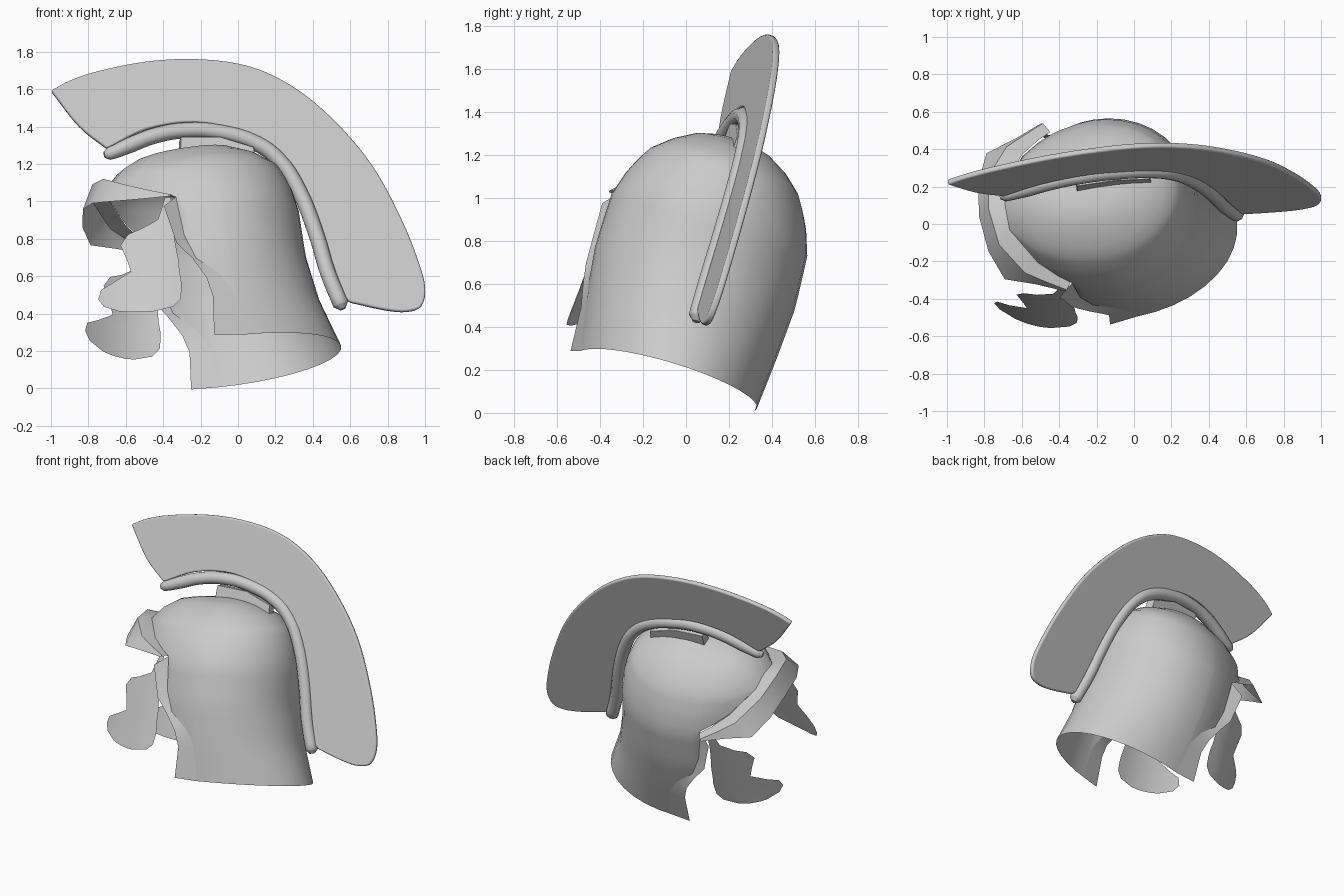
import bpy
import bmesh
from math import sin, cos, radians
from mathutils import Matrix, Vector

cube = bpy.data.objects.get("Cube")
if cube:
    bpy.data.objects.remove(cube)

steel = bpy.data.materials.new("plain grey")
steel.use_nodes = True
GREY = (0.6, 0.6, 0.6, 1)
steel.diffuse_color = GREY
steel.node_tree.nodes["Principled BSDF"].inputs["Base Color"].default_value = GREY

# Helmet frame: X = wearer's left, Y = back, Z = up; the whole helmet lies tilted
LEFT = Vector((0.135, -0.936, 0.323)).normalized()
BACK = Vector((0.98, 0.175, 0.098)).normalized()
UP = LEFT.cross(BACK).normalized()
BACK = UP.cross(LEFT)
FRAME = Matrix((LEFT, BACK, UP)).transposed().to_4x4()
FRAME.translation = (0.15, -0.094, 0.19)


def side(x, z, off=0.0):
    """Helmet-frame point whose world x and z are given, off to the wearer's left."""
    dx = x - FRAME[0][3] - off * LEFT.x
    dz = z - FRAME[2][3] - off * LEFT.z
    det = BACK.x * UP.z - UP.x * BACK.z
    return Vector((off, (dx * UP.z - dz * UP.x) / det, (dz * BACK.x - dx * BACK.z) / det))


def smooth_path(points, n=4):
    """Catmull-Rom curve through the points."""
    p = [Vector(q) for q in points]
    p = [2 * p[0] - p[1]] + p + [2 * p[-1] - p[-2]]
    out = []
    for a, b, c, d in zip(p, p[1:], p[2:], p[3:]):
        for t in (i / n for i in range(n)):
            out.append(0.5 * (2 * b + (c - a) * t + (2 * a - 5 * b + 4 * c - d) * t * t
                              + (3 * b - a - 3 * c + d) * t ** 3))
    return out + [p[-2]]


def finish(obj, angle=40):
    obj.matrix_world = FRAME
    obj.data.materials.append(steel)
    bpy.ops.object.select_all(action="DESELECT")
    obj.select_set(True)
    bpy.context.view_layer.objects.active = obj
    bpy.ops.object.shade_smooth_by_angle(angle=radians(angle))
    return obj


def from_bmesh(name, bm):
    bmesh.ops.recalc_face_normals(bm, faces=bm.faces)
    mesh = bpy.data.meshes.new(name)
    bm.to_mesh(mesh)
    bm.free()
    obj = bpy.data.objects.new(name, mesh)
    bpy.context.collection.objects.link(obj)
    return obj


def grid(name, rows, lean):
    """Sheet through rows of points on both sides; its lower part leans to the right."""
    bm = bmesh.new()
    for sign in (1, -1):
        verts = [[bm.verts.new((p[0] * sign - lean * max(0, 1 - p[2]), p[1], p[2]))
                  for p in row] for row in rows]
        for a, b in zip(verts, verts[1:]):
            for i in range(len(a) - 1):
                bm.faces.new((a[i], a[i + 1], b[i + 1], b[i]))
    bmesh.ops.remove_doubles(bm, verts=bm.verts, dist=0.0005)
    return finish(from_bmesh(name, bm))


def slab(name, outline, thick, bevel):
    """Flat plate on the helmet's middle plane."""
    bm = bmesh.new()
    bm.faces.new([bm.verts.new(side(*p)) for p in outline])
    obj = from_bmesh(name, bm)
    mod = obj.modifiers.new("thickness", "SOLIDIFY")
    mod.thickness = thick
    mod.offset = 0
    mod = obj.modifiers.new("rounding", "BEVEL")
    mod.width = bevel
    mod.segments = 3
    mod.limit_method = "ANGLE"
    mod.angle_limit = radians(50)
    mod.harden_normals = True
    return finish(obj)


# Bowl cross-sections: height, half width, back radius, front radius
LEVELS = [(0, .435, .61, .54), (.25, .465, .53, .54), (.5, .488, .49, .54),
          (.75, .478, .49, .54), (.88, .435, .47, .545), (1, .37, .425, .53),
          (1.08, .28, .33, .45), (1.135, .19, .21, .35), (1.16, .11, .12, .22),
          (1.175, 0, 0, 0)]


def bowl(deg, u):
    k = 0
    while k < len(LEVELS) - 2 and u > LEVELS[k + 1][0]:
        k += 1
    lo, hi = LEVELS[k], LEVELS[k + 1]
    t = (u - lo[0]) / (hi[0] - lo[0])
    w, back, front = (a + (b - a) * t for a, b in zip(lo[1:], hi[1:]))
    c = cos(radians(deg))
    return Vector((w * sin(radians(deg)), -0.2 - c * (front if c > 0 else back), u))


# Lower edge of the bowl: angle from the front, height
RIM = -0.01
LEAN = 0.045
BROW = [(0, 1.03), (20, 1.0), (45, .89), (57, .83), (65, .79)]
EAR = [(65, .79), (66, .57), (71, .43), (83, .33), (89.5, .215), (91, RIM)]
NECK = [(d, RIM) for d in range(100, 181, 10)]
STEPS = 22
heights = [1.175 - (1.175 - RIM) * (i / STEPS) ** 1.7 for i in range(STEPS + 1)]
columns = [[bowl(deg, max(low, h)) for h in heights]
           for deg, low in BROW + EAR[1:] + NECK]
grid("helmet_bowl", columns, LEAN)

# Brow peak: a short ledge, then a flared front
ledge = [(0, -.79, 1.04), (.2, -.765, 1.0), (.36, -.66, .90), (.42, -.56, .845), (.475, -.46, .795)]
peak = [(0, -.86, .91), (.2, -.84, .875), (.36, -.78, .825), (.415, -.62, .805), (.48, -.47, .785)]
grid("brow_peak", [[bowl(*b), Vector(m), Vector(p)]
                   for b, m, p in zip(BROW, ledge, peak)], 3 * LEAN)

# Flared edge around the ears
flare = [(.47, -.51, .73), (.475, -.473, .52), (.485, -.40, .42),
         (.48, -.34, .31), (.465, -.317, .208), (.455, -.34, 0)]
grid("ear_flange", [[bowl(*b), Vector(p)] for b, p in zip(EAR, flare)], LEAN)

# Cheek guards: height, front edge, rear edge
CHEEK = [(1.02, -.39, -.36), (.9, -.43, -.355), (.85, -.52, -.35), (.82, -.59, -.345),
         (.76, -.63, -.335), (.68, -.595, -.32), (.62, -.575, -.315), (.56, -.67, -.305),
         (.52, -.735, -.305), (.47, -.75, -.31), (.43, -.72, -.35), (.405, -.64, -.45),
         (.4, -.59, -.5)]
rows = []
for z, front, rear in CHEEK:
    xs = [front + (rear - front) * i / 6 for i in range(7)]
    rows.append([side(x, z, 0.415 - 0.8 * (x + 0.31) ** 2) for x in xs])
grid("cheek_guard", rows, -0.03)

# Crest plume
outer = smooth_path([
    (-1, 1.59), (-.9, 1.645), (-.75, 1.695), (-.5, 1.745), (-.25, 1.76), (0, 1.735),
    (.2, 1.665), (.4, 1.535), (.6, 1.34), (.75, 1.14), (.88, .89), (.96, .69), (1, .54),
    (.98, .44), (.9, .41), (.78, .42), (.6, .46)])
inner = smooth_path([(.57, .48), (.51, .65), (.43, .9), (.33, 1.12), (.22, 1.25), (.1, 1.335),
                     (-.1, 1.4), (-.28, 1.42), (-.5, 1.38), (-.7, 1.28)])
front = smooth_path([(-.7, 1.28), (-.85, 1.4), (-1, 1.59)])[1:-1]
slab("crest_plume", outer + inner + front, 0.032, 0.012)

# Tubular crest holder with rounded ends
path = [(-.715, 1.25), (-.69, 1.255), (-.58, 1.3), (-.45, 1.35), (-.28, 1.38), (-.1, 1.37),
        (.1, 1.31), (.22, 1.22), (.32, 1.07), (.42, .82), (.48, .62), (.55, .45), (.56, .425)]
curve = bpy.data.curves.new("crest_holder", "CURVE")
curve.dimensions = "3D"
curve.bevel_depth = 0.042
curve.bevel_resolution = 3
curve.use_fill_caps = True
spline = curve.splines.new("BEZIER")
spline.bezier_points.add(len(path) - 1)
for point, p in zip(spline.bezier_points, path):
    point.co = side(*p)
    point.handle_left_type = point.handle_right_type = "AUTO"
for end in (0, -1):
    spline.bezier_points[end].radius = 0.4
spline.bezier_points[1].radius = 0.8
spline.resolution_u = 4
holder = bpy.data.objects.new("crest_holder", curve)
bpy.context.collection.objects.link(holder)
holder.matrix_world = FRAME
curve.materials.append(steel)

# Mounting block between bowl and holder
slab("crest_mount", [(-.31, 1.335), (-.1, 1.335), (.08, 1.28), (.09, 1.2), (-.1, 1.25),
                     (-.31, 1.25)], 0.07, 0.004)
